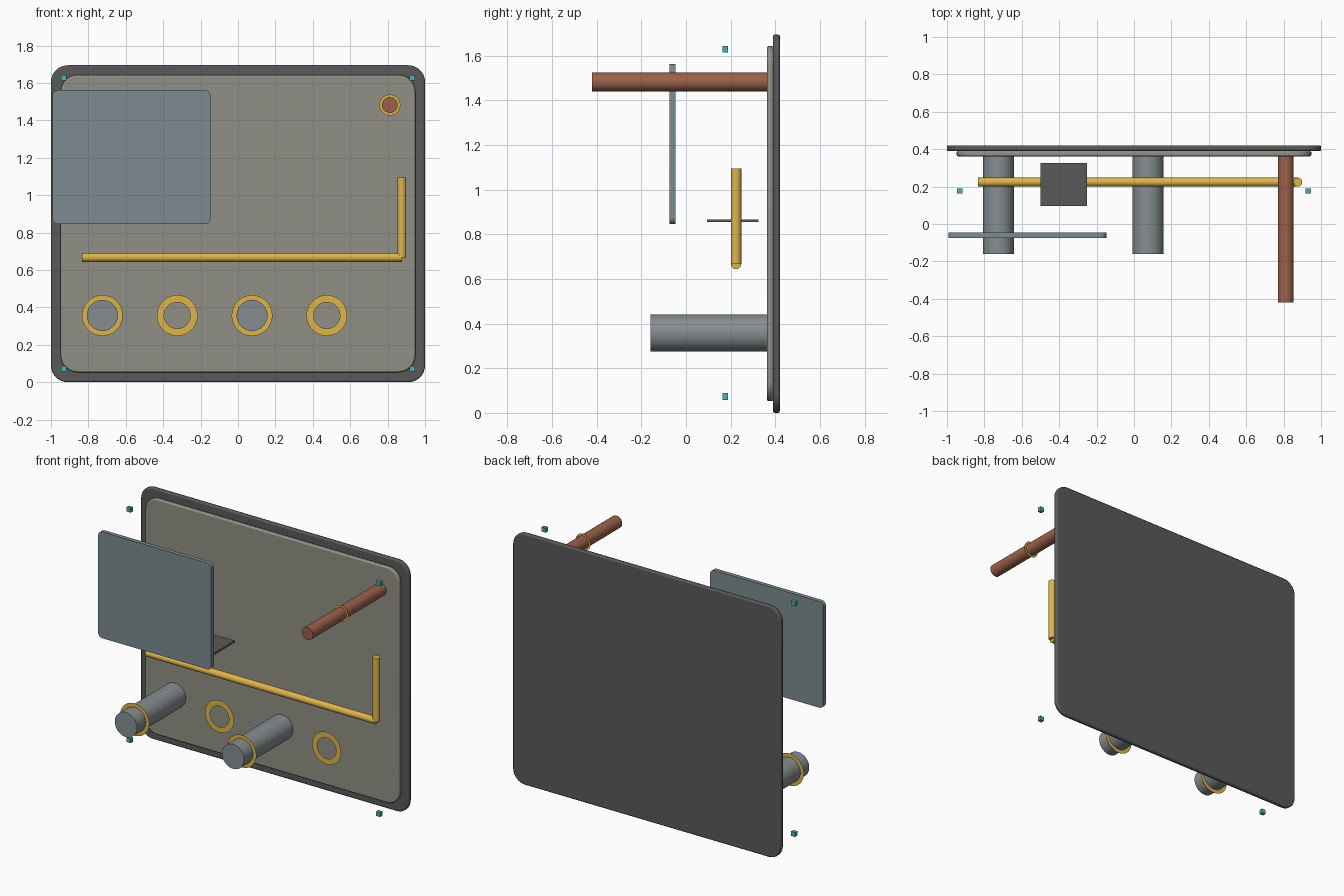
import bpy, bmesh, math
from mathutils import Vector, Matrix

if "Cube" in bpy.data.objects:
    bpy.data.objects.remove(bpy.data.objects["Cube"])


def material(name, rgb):
    m = bpy.data.materials.new(name)
    m.diffuse_color = (*rgb, 1)
    m.use_nodes = True
    m.node_tree.nodes["Principled BSDF"].inputs["Base Color"].default_value = m.diffuse_color
    return m


DARK = material("dark_grey", (0.10, 0.10, 0.10))
FACE = material("warm_grey", (0.28, 0.28, 0.24))
STEEL = material("steel", (0.24, 0.27, 0.28))
GLASS = material("blue_grey", (0.20, 0.26, 0.28))
GOLD = material("gold", (0.72, 0.46, 0.07))
COPPER = material("copper", (0.33, 0.12, 0.07))
TEAL = material("teal", (0.08, 0.42, 0.48))


def finish(name, bm, mat, smooth=False):
    bmesh.ops.recalc_face_normals(bm, faces=bm.faces)
    me = bpy.data.meshes.new(name)
    bm.to_mesh(me)
    bm.free()
    ob = bpy.data.objects.new(name, me)
    bpy.context.collection.objects.link(ob)
    me.materials.append(mat)
    if smooth:
        bpy.context.view_layer.objects.active = ob
        bpy.ops.object.select_all(action='DESELECT')
        ob.select_set(True)
        bpy.ops.object.shade_smooth_by_angle(angle=math.radians(35))
    return ob


def box(name, lo, hi, mat, radius=0, edge=0):
    """Box from lo to hi; radius rounds the corners seen from the front."""
    lo, hi = Vector(lo), Vector(hi)
    bm = bmesh.new()
    bmesh.ops.create_cube(bm, size=1, matrix=Matrix.Translation((lo + hi) / 2)
                          @ Matrix.Diagonal((*(hi - lo), 1)))
    if radius:
        along_y = [e for e in bm.edges
                   if abs(e.verts[0].co.y - e.verts[1].co.y) > 1e-4]
        bmesh.ops.bevel(bm, geom=along_y, offset=radius, segments=8,
                        profile=0.5, affect='EDGES')
    ob = finish(name, bm, mat, smooth=radius > 0)
    if edge:
        mod = ob.modifiers.new("edge", 'BEVEL')
        mod.width, mod.segments = edge, 2
        mod.limit_method, mod.angle_limit = 'ANGLE', math.radians(50)
    return ob


def rod(name, a, b, r, mat):
    a, b = Vector(a), Vector(b)
    turn = (b - a).to_track_quat('Z', 'Y').to_matrix().to_4x4()
    bm = bmesh.new()
    bmesh.ops.create_cone(bm, cap_ends=True, segments=48, radius1=r, radius2=r,
                          depth=(b - a).length,
                          matrix=Matrix.Translation((a + b) / 2) @ turn)
    return finish(name, bm, mat, smooth=True)


def ring(name, x, y, z, inner, outer, mat, n=48):
    """Flat washer facing the front."""
    bm = bmesh.new()
    loops = [[bm.verts.new((x + r * math.cos(2 * math.pi * i / n), y,
                            z + r * math.sin(2 * math.pi * i / n)))
              for i in range(n)] for r in (inner, outer)]
    for i in range(n):
        j = (i + 1) % n
        bm.faces.new((loops[0][i], loops[0][j], loops[1][j], loops[1][i]))
    return finish(name, bm, mat)


# Back board and raised face
box("back_board", (-1, 0.39, 0), (1, 0.42, 1.695), DARK, 0.09, 0.008)
box("face_panel", (-0.948, 0.362, 0.053), (0.948, 0.391, 1.643), FACE, 0.09, 0.008)

# Floating screen and small shelf behind it
box("screen", (-0.992, -0.074, 0.845), (-0.148, -0.046, 1.562), GLASS, 0.03)
box("shelf", (-0.5, 0.095, 0.855), (-0.25, 0.325, 0.867), DARK)

# Gold rail with upright end
rod("rail", (-0.834, 0.224, 0.667), (0.876, 0.224, 0.667), 0.0235, GOLD)
rod("rail_upright", (0.876, 0.224, 0.667), (0.876, 0.224, 1.095), 0.0235, GOLD)

# Copper bar with its collar
rod("copper_bar", (0.812, -0.42, 1.482), (0.812, 0.362, 1.482), 0.042, COPPER)
ring("copper_bar_collar", 0.812, -0.063, 1.482, 0.036, 0.056, GOLD)

# Row of posts: every other position has a cylinder
for i in range(4):
    x = -0.725 + 0.4 * i
    post = i % 2 == 0
    if post:
        rod(f"post_{i}", (x, -0.16, 0.357), (x, 0.362, 0.357), 0.083, STEEL)
    ring(f"post_ring_{i}", x, -0.066 if post else 0.267, 0.357, 0.07, 0.109, GOLD)

# Corner markers
for sx in (-1, 1):
    for z in (0.073, 1.628):
        x = 0.931 * sx
        box("corner_marker", (x - 0.015, 0.164, z - 0.015),
            (x + 0.015, 0.189, z + 0.015), TEAL)
